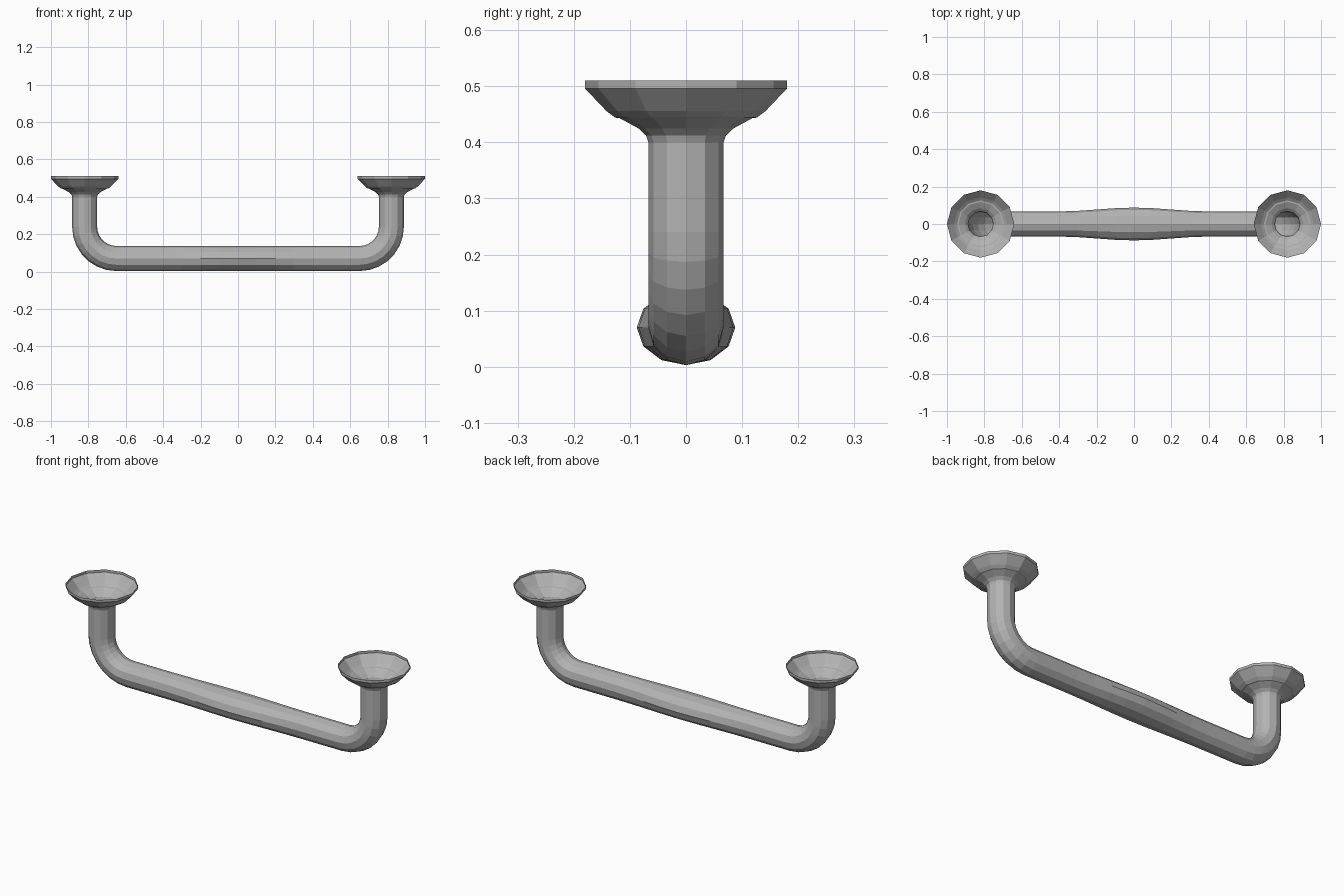
import bpy, bmesh, math
from mathutils import Vector

if "Cube" in bpy.data.objects:
    bpy.data.objects.remove(bpy.data.objects["Cube"])

SIDES = 12
R = 0.067            # tube radius
ZC = 0.07            # bar centre height
LEG_X = 0.82         # leg centre
BEND = 0.17          # bend radius

metal = bpy.data.materials.new("grey_metal")
metal.diffuse_color = (0.45, 0.45, 0.45, 1)
metal.use_nodes = True
metal.node_tree.nodes["Principled BSDF"].inputs["Base Color"].default_value = metal.diffuse_color


def sweep(name, stations):
    """Open skin of rings; station = (x, z, tangent angle, radius, y stretch)."""
    bm = bmesh.new()
    rings = []
    for x, z, ang, r, sy in stations:
        n = Vector((-math.sin(ang), 0, math.cos(ang)))
        ring = []
        for i in range(SIDES):
            a = 2 * math.pi * i / SIDES
            p = Vector((x, 0, z)) + n * (r * math.cos(a))
            p.y = r * sy * math.sin(a)
            ring.append(bm.verts.new(p))
        rings.append(ring)
    for a, b in zip(rings, rings[1:]):
        for i in range(SIDES):
            j = (i + 1) % SIDES
            bm.faces.new((a[i], a[j], b[j], b[i]))
    bmesh.ops.recalc_face_normals(bm, faces=bm.faces)
    # open sheet: make sure the lowest face looks down
    bm.normal_update()
    low = min(bm.faces, key=lambda f: f.calc_center_median().z)
    if low.normal.z < 0 and name == "handle_bar" or name != "handle_bar" and low.normal.z < 0:
        pass
    else:
        bmesh.ops.reverse_faces(bm, faces=bm.faces)
    me = bpy.data.meshes.new(name)
    bm.to_mesh(me)
    bm.free()
    me.materials.append(metal)
    ob = bpy.data.objects.new(name, me)
    bpy.context.collection.objects.link(ob)
    return ob


# Bar: half path from the middle, widened grip, bend, then the leg
half = []
for x in (0.1, 0.2, 0.3, 0.4):
    t = 1 - x / 0.4
    half.append((x, ZC, 0, R, 1 + 0.31 * t * t * (3 - 2 * t)))
bx, bz = LEG_X - BEND, ZC + BEND
for k in range(8):
    a = math.pi / 2 * k / 7
    half.append((bx + BEND * math.sin(a), bz - BEND * math.cos(a), a, R, 1))
half.append((LEG_X, 0.40, math.pi / 2, R, 1))
mirrored = [(-x, z, -a, r, s) for x, z, a, r, s in reversed(half)]
sweep("handle_bar", mirrored + [(0, ZC, 0, R, 1.31)] + half)

# Flared mounting cups, open at the top
profile = [(R, 0.40), (0.071, 0.412), (0.085, 0.425), (0.118, 0.443),
           (0.126, 0.444), (0.142, 0.456), (0.18, 0.496), (0.18, 0.51)]
for side, x in (("left", -LEG_X), ("right", LEG_X)):
    sweep(side + "_mounting_cup",
          [(x, z, math.pi / 2, r, 1) for r, z in profile])
